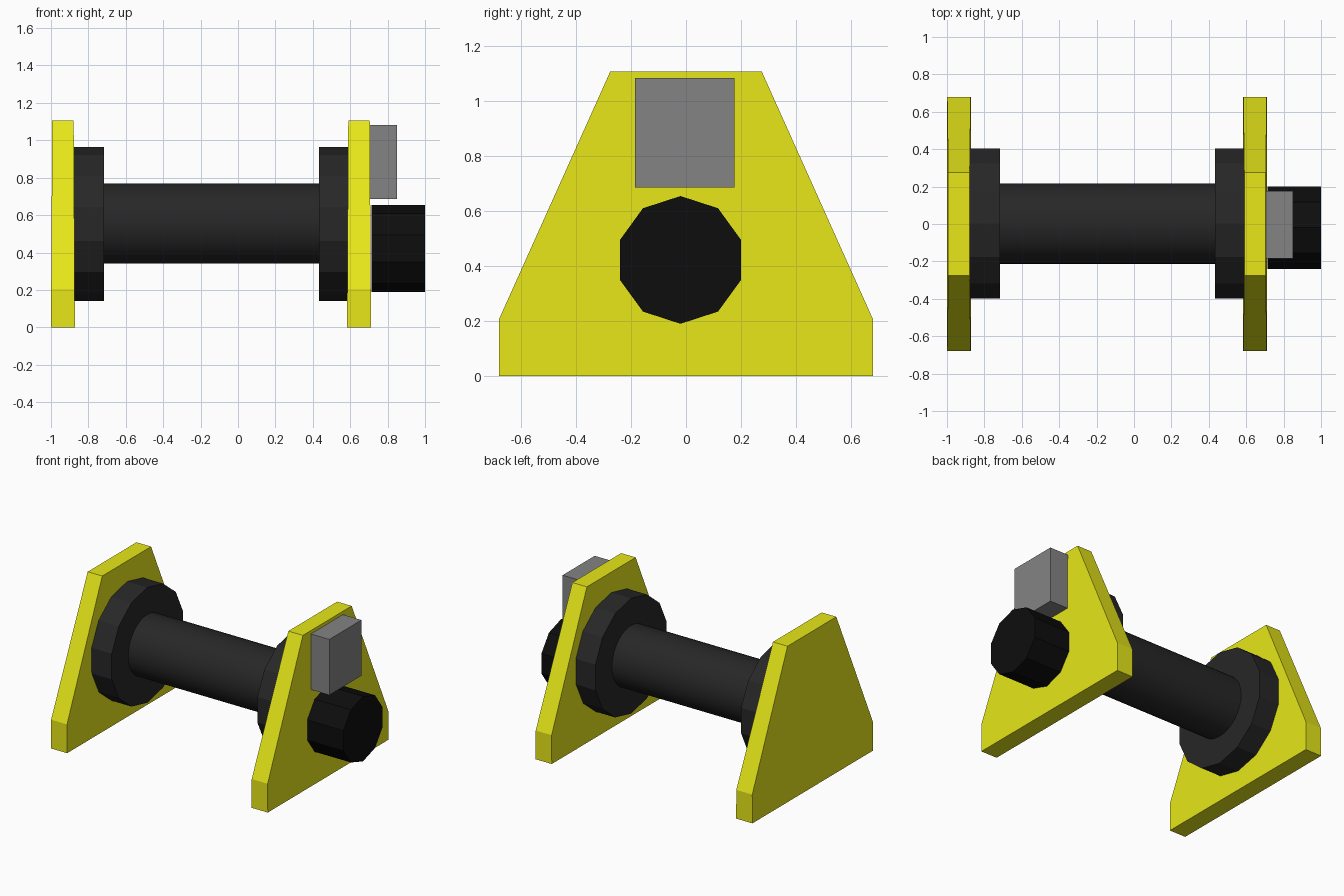
import bpy, bmesh
from math import sin, cos, pi

if "Cube" in bpy.data.objects:
    bpy.data.objects.remove(bpy.data.objects["Cube"])


def material(name, rgb):
    m = bpy.data.materials.new(name)
    m.diffuse_color = (*rgb, 1)
    m.use_nodes = True
    m.node_tree.nodes["Principled BSDF"].inputs["Base Color"].default_value = m.diffuse_color
    return m


YELLOW = material("yellow_paint", (0.8, 0.8, 0.01))
BLACK = material("black_steel", (0.02, 0.02, 0.02))
DARK = material("dark_motor", (0.004, 0.004, 0.004))
GREY = material("grey_housing", (0.23, 0.23, 0.23))


def prism(name, profile, x0, x1, mat, smooth=False, taper=0.0):
    """Extrude a (y, z) profile along x; taper thins it towards the top."""
    bm = bmesh.new()
    rings = [[bm.verts.new((x + s * taper * z, y, z)) for y, z in profile]
             for x, s in ((x0, 1), (x1, -1))]
    n = len(profile)
    for ring in rings:
        bm.faces.new(ring)
    for i in range(n):
        j = (i + 1) % n
        f = bm.faces.new((rings[0][i], rings[0][j], rings[1][j], rings[1][i]))
        f.smooth = smooth
    bmesh.ops.recalc_face_normals(bm, faces=bm.faces)
    if smooth:
        for e in bm.edges:
            e.smooth = e.calc_face_angle() < 0.6
    mesh = bpy.data.meshes.new(name)
    bm.to_mesh(mesh)
    bm.free()
    mesh.materials.append(mat)
    ob = bpy.data.objects.new(name, mesh)
    bpy.context.collection.objects.link(ob)
    return ob


def circle(n, r, y, z):
    return [(y + r * sin(2 * pi * i / n), z + r * cos(2 * pi * i / n)) for i in range(n)]


# Side plates, with a wide foot and sloping shoulders
plate = [(-0.68, 0), (0.68, 0), (0.68, 0.205), (0.275, 1.107), (-0.275, 1.107), (-0.68, 0.205)]
for side, x in (("left", -1.0), ("right", 0.583)):
    prism(side + "_side_plate", plate, x, x + 0.128, YELLOW, taper=0.006)

# Drum flanges against the plates' inner faces
for side, x0, x1 in (("left", -0.876, -0.717), ("right", 0.432, 0.588)):
    prism(side + "_drum_flange", circle(14, 0.411, 0.002, 0.552), x0, x1, BLACK)

# Winding drum
prism("drum", circle(40, 0.215, 0.002, 0.555), -0.73, 0.445, BLACK, smooth=True)

# Motor and control box on the outside of the right plate
prism("motor", circle(10, 0.232, -0.02, 0.422), 0.715, 1.0, DARK)
prism("control_box", [(-0.185, 0.686), (0.177, 0.686), (0.177, 1.083), (-0.185, 1.083)],
      0.70, 0.85, GREY)
